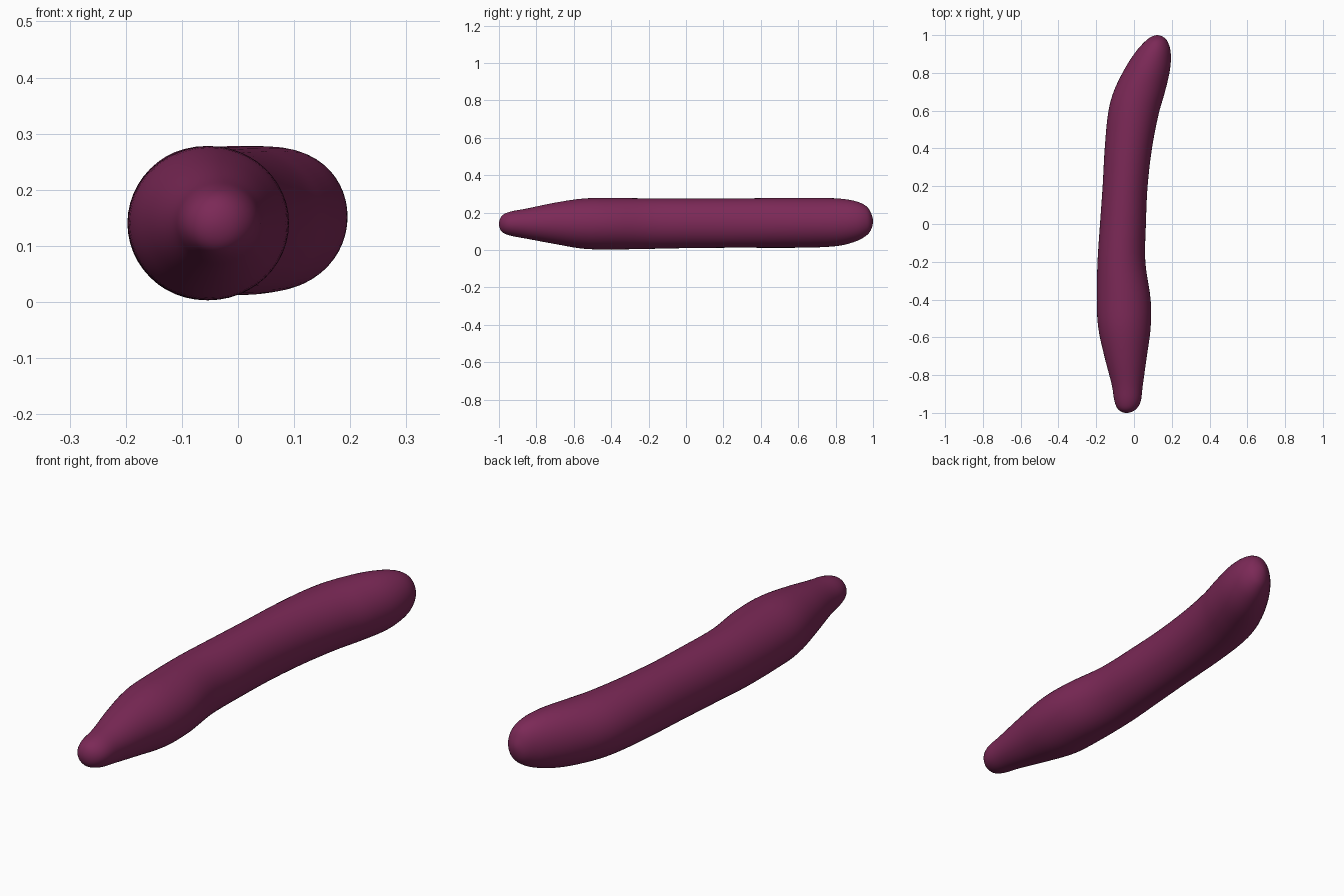
import bpy, bmesh
from math import sin, cos, pi
from mathutils import Vector

if "Cube" in bpy.data.objects:
    bpy.data.objects.remove(bpy.data.objects["Cube"])

# Stations along the body: y, left x, right x, bottom z, top z
STATIONS = [
    (-1.00, -0.04, -0.04, 0.14, 0.14),
    (-0.985, -0.08, 0.005, 0.098, 0.182),
    (-0.94, -0.103, 0.035, 0.077, 0.205),
    (-0.85, -0.118, 0.047, 0.06, 0.222),
    (-0.70, -0.157, 0.068, 0.032, 0.253),
    (-0.55, -0.189, 0.088, 0.007, 0.275),
    (-0.40, -0.197, 0.088, 0.003, 0.278),
    (-0.20, -0.193, 0.060, 0.006, 0.276),
    (0.00, -0.180, 0.063, 0.010, 0.275),
    (0.20, -0.166, 0.072, 0.012, 0.275),
    (0.40, -0.155, 0.095, 0.012, 0.277),
    (0.58, -0.138, 0.130, 0.012, 0.278),
    (0.70, -0.108, 0.164, 0.014, 0.278),
    (0.82, -0.050, 0.191, 0.023, 0.275),
    (0.91, 0.008, 0.194, 0.047, 0.260),
    (0.965, 0.057, 0.178, 0.078, 0.233),
    (0.99, 0.090, 0.155, 0.110, 0.195),
    (1.00, 0.123, 0.123, 0.155, 0.155),
]
SEGMENTS, STEPS = 48, 5


def catmull(a, b, c, d, t):
    return 0.5 * (2 * b + (c - a) * t + (2 * a - 5 * b + 4 * c - d) * t * t
                  + (3 * b - a - 3 * c + d) * t ** 3)


def mirrored(s):
    # Phantom station past a tip, so the end closes round
    return Vector((s[0], s[2], s[1], s[4], s[3]))


pts = [mirrored(STATIONS[1])] + [Vector(s) for s in STATIONS] + [mirrored(STATIONS[-2])]
rows = [catmull(*pts[i:i + 4], k / STEPS)
        for i in range(len(pts) - 3) for k in range(STEPS)]

# Body: elliptical rings skinned between two tips
bm = bmesh.new()
rings = []
for y, x0, x1, z0, z1 in rows[1:]:
    rings.append([bm.verts.new(((x0 + x1) / 2 + (x1 - x0) / 2 * cos(a), y,
                                (z0 + z1) / 2 + (z1 - z0) / 2 * sin(a)))
                  for a in (2 * pi * j / SEGMENTS for j in range(SEGMENTS))])
for a, b in zip(rings, rings[1:]):
    for j in range(SEGMENTS):
        k = (j + 1) % SEGMENTS
        bm.faces.new((a[j], a[k], b[k], b[j]))
for ring, s in ((rings[0], STATIONS[0]), (rings[-1], STATIONS[-1])):
    tip = bm.verts.new((s[1], s[0], s[3]))
    for j in range(SEGMENTS):
        bm.faces.new((ring[j], ring[(j + 1) % SEGMENTS], tip))
bmesh.ops.recalc_face_normals(bm, faces=bm.faces)
for f in bm.faces:
    f.smooth = True

mesh = bpy.data.meshes.new("eggplant_body")
bm.to_mesh(mesh)
bm.free()
body = bpy.data.objects.new("eggplant_body", mesh)
bpy.context.collection.objects.link(body)

# Purple skin
skin = bpy.data.materials.new("purple_skin")
skin.diffuse_color = (0.2, 0.022, 0.095, 1)
skin.use_nodes = True
skin.node_tree.nodes["Principled BSDF"].inputs["Base Color"].default_value = skin.diffuse_color
mesh.materials.append(skin)
